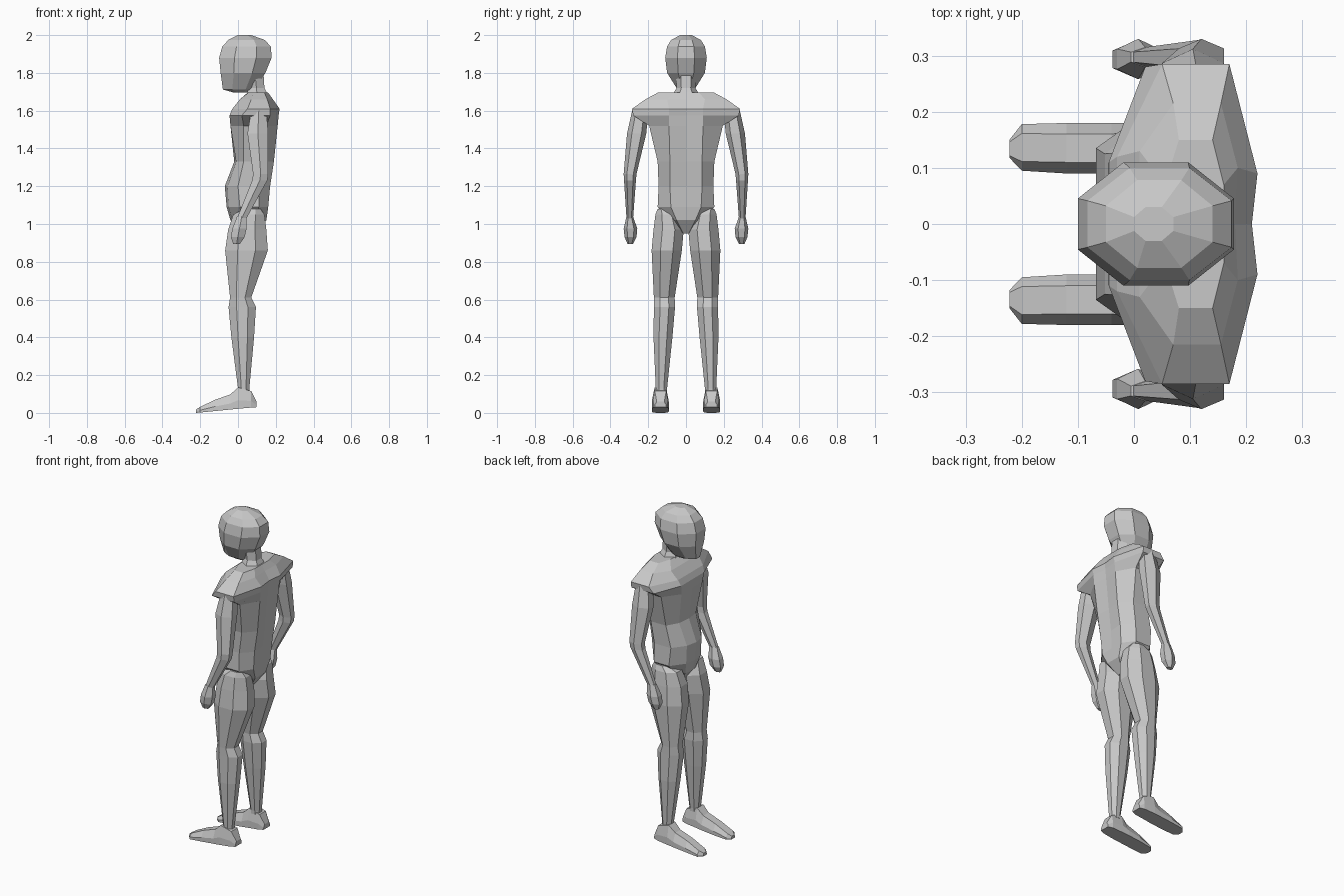
import bpy, bmesh, math

grey = bpy.data.materials.new("plain grey")
grey.diffuse_color = (0.58, 0.58, 0.58, 1)


def loft(name, rings, mirror=False):
    """Skin a stack of equal-sized point rings and cap both ends."""
    bm = bmesh.new()
    vs = [[bm.verts.new(p) for p in r] for r in rings]
    n = len(vs[0])
    for a, b in zip(vs, vs[1:]):
        for i in range(n):
            j = (i + 1) % n
            bm.faces.new((a[i], a[j], b[j], b[i]))
    bm.faces.new(vs[0])
    bm.faces.new(vs[-1])
    bmesh.ops.recalc_face_normals(bm, faces=bm.faces)
    me = bpy.data.meshes.new(name)
    bm.to_mesh(me)
    bm.free()
    me.materials.append(grey)
    ob = bpy.data.objects.new(name, me)
    bpy.context.collection.objects.link(ob)
    if mirror:
        m = ob.modifiers.new("mirror", 'MIRROR')
        m.use_axis = (False, True, False)
        m.use_mirror_merge = False
    return ob


def oval(z, x0, x1, y0, y1, n=8):
    """Horizontal n-gon that fills the given x and y extents."""
    pts = [(math.cos(math.tau * (i + .5) / n), math.sin(math.tau * (i + .5) / n)) for i in range(n)]
    mx = max(p[0] for p in pts)
    my = max(p[1] for p in pts)
    return [((x0 + x1) / 2 + p[0] / mx * (x1 - x0) / 2,
             (y0 + y1) / 2 + p[1] / my * (y1 - y0) / 2, z) for p in pts]


def body_ring(z, front, fx, fy, sx0, sx1, sy, bx, by, back):
    """Symmetric torso section: front centre, chest corner, side, back corner, back centre."""
    half = [(fx, fy), (sx0, sy), (sx1, sy), (bx, by)]
    pts = [(front, 0)] + half + [(back, 0)] + [(x, -y) for x, y in reversed(half)]
    return [(x, y, z) for x, y in pts]


# torso with overhanging shoulders
loft("torso", [body_ring(*r) for r in [
    (0.95, 0.02, 0.02, 0.015, 0.04, 0.07, 0.02, 0.10, 0.015, 0.10),
    (1.02, -0.04, -0.03, 0.05, 0.02, 0.10, 0.09, 0.15, 0.05, 0.15),
    (1.09, -0.06, -0.05, 0.07, 0.01, 0.11, 0.15, 0.16, 0.08, 0.16),
    (1.20, -0.07, -0.055, 0.07, 0.0, 0.11, 0.145, 0.17, 0.085, 0.165),
    (1.33, -0.02, -0.01, 0.08, 0.03, 0.13, 0.15, 0.19, 0.085, 0.18),
    (1.52, -0.04, -0.04, 0.10, 0.03, 0.15, 0.195, 0.21, 0.09, 0.20),
    (1.575, -0.045, -0.045, 0.11, 0.02, 0.17, 0.28, 0.215, 0.09, 0.205),
    (1.61, -0.03, -0.03, 0.12, 0.05, 0.17, 0.285, 0.22, 0.09, 0.21),
    (1.66, 0.01, 0.01, 0.13, 0.07, 0.155, 0.215, 0.185, 0.10, 0.18),
    (1.695, 0.05, 0.055, 0.07, 0.08, 0.14, 0.15, 0.16, 0.07, 0.16)]])

# neck
loft("neck", [oval(1.67, 0.04, 0.165, -0.08, 0.08, 6),
              oval(1.72, 0.055, 0.14, -0.05, 0.05, 6),
              oval(1.80, 0.045, 0.135, -0.055, 0.055, 6)])

# head
loft("head", [oval(z, x0, x1, -h, h) for z, x0, x1, h in [
    (1.695, -0.02, 0.05, 0.02), (1.712, -0.08, 0.09, 0.045), (1.80, -0.092, 0.145, 0.10),
    (1.88, -0.10, 0.178, 0.11), (1.94, -0.083, 0.174, 0.10),
    (1.975, -0.05, 0.14, 0.078), (2.0, 0.0, 0.07, 0.03)]])

# arms
loft("arm", [oval(*r, 6) for r in [
    (1.03, -0.005, 0.045, 0.28, 0.315), (1.23, 0.075, 0.155, 0.265, 0.328),
    (1.265, 0.08, 0.16, 0.262, 0.33), (1.48, 0.05, 0.16, 0.21, 0.312),
    (1.60, 0.07, 0.15, 0.20, 0.285)]], True)

# hands
loft("hand", [oval(*r, 6) for r in [
    (0.895, -0.025, 0.01, 0.28, 0.31), (0.93, -0.038, 0.035, 0.262, 0.325),
    (0.975, -0.03, 0.045, 0.258, 0.33), (1.04, -0.005, 0.045, 0.28, 0.315)]], True)

# legs
loft("leg", [oval(*r) for r in [
    (0.11, 0.0, 0.06, 0.10, 0.16), (0.13, 0.0, 0.06, 0.10, 0.16),
    (0.40, -0.035, 0.085, 0.072, 0.172), (0.56, -0.05, 0.095, 0.058, 0.17),
    (0.61, -0.042, 0.07, 0.06, 0.17), (0.86, -0.068, 0.158, 0.022, 0.182),
    (0.97, -0.052, 0.15, 0.012, 0.172), (1.05, -0.025, 0.14, 0.04, 0.162),
    (1.08, 0.03, 0.12, 0.09, 0.15)]], True)

# feet, skinned from heel to toe
loft("foot", [[(x, y0, b), (x, y1, b), (x, y1, b + (t - b) * .4), (x, m + w, t),
               (x, m - w, t), (x, y0, b + (t - b) * .4)]
              for x, y0, y1, b, t, w in [
                  (0.098, 0.105, 0.165, 0.03, 0.06, 0.02), (0.07, 0.095, 0.175, 0.028, 0.115, 0.03),
                  (0.0, 0.092, 0.18, 0.022, 0.135, 0.03), (-0.04, 0.09, 0.18, 0.018, 0.098, 0.025),
                  (-0.12, 0.09, 0.18, 0.01, 0.07, 0.025), (-0.20, 0.095, 0.178, 0.002, 0.032, 0.025),
                  (-0.222, 0.118, 0.15, 0.0, 0.018, 0.012)]
              for m in [(y0 + y1) / 2]], True)
